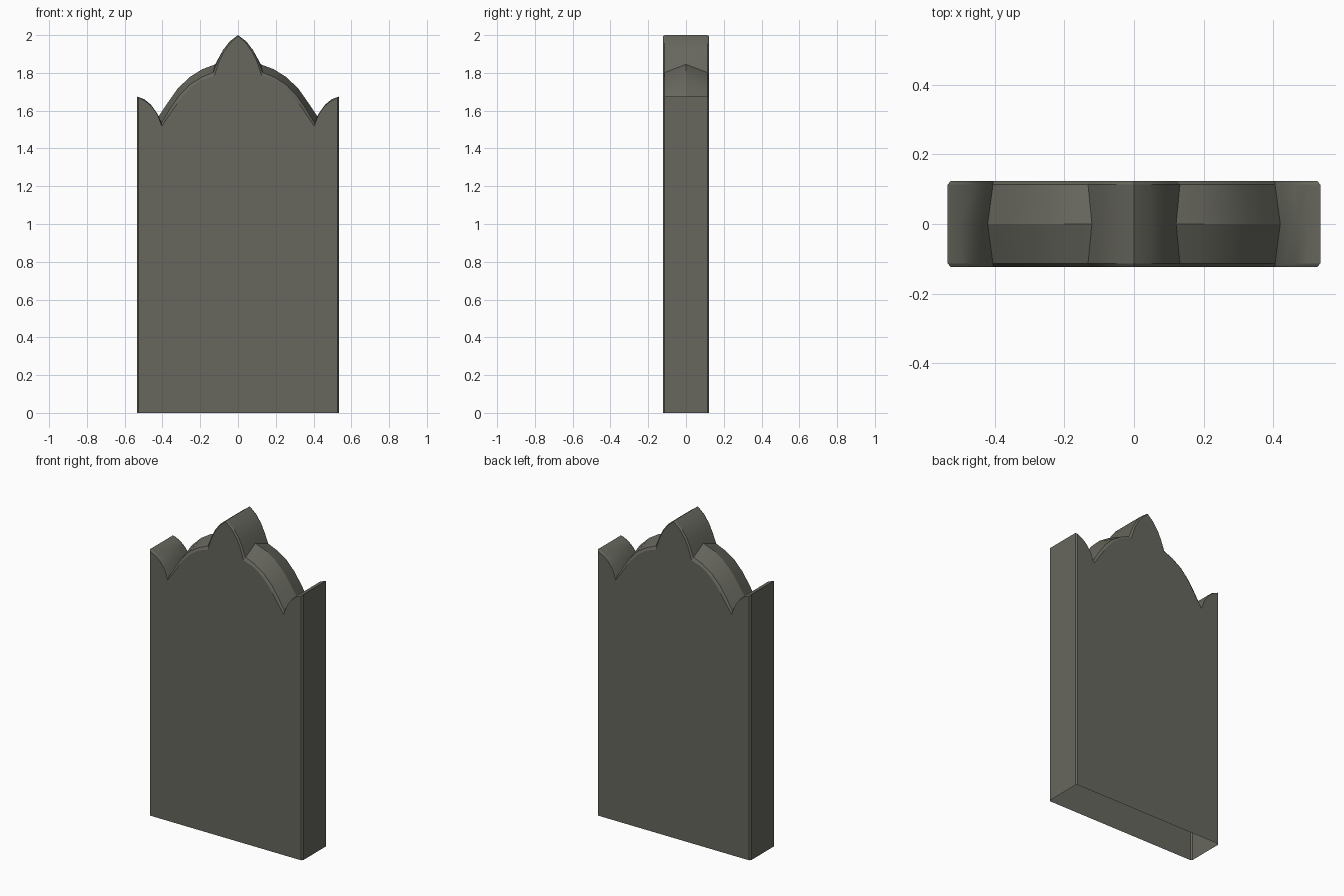
import bpy, bmesh, math

if "Cube" in bpy.data.objects:
    bpy.data.objects.remove(bpy.data.objects["Cube"])

# Half outlines (x, z) from the peak outwards: front rim, and raised ridge at mid-depth
FACE = [(0, 1.995), (0.042, 1.958), (0.075, 1.912), (0.1, 1.86), (0.125, 1.785),
        (0.19, 1.763), (0.25, 1.722), (0.305, 1.663), (0.355, 1.59), (0.404, 1.518),
        (0.425, 1.576), (0.455, 1.62), (0.49, 1.65), (0.527, 1.668)]
RIM = [(0, 2.0), (0.045, 1.966), (0.081, 1.918), (0.107, 1.866), (0.132, 1.802),
       (0.195, 1.776), (0.258, 1.735), (0.315, 1.675), (0.362, 1.606), (0.405, 1.535),
       (0.429, 1.587), (0.459, 1.629), (0.495, 1.66), (0.535, 1.675)]
RIDGE = [(0, 2.0), (0.045, 1.966), (0.08, 1.92), (0.104, 1.876), (0.121, 1.845),
         (0.19, 1.819), (0.257, 1.777), (0.32, 1.716), (0.372, 1.642), (0.42, 1.57),
         (0.44, 1.602), (0.464, 1.634), (0.497, 1.661), (0.535, 1.675)]


def outline(half):
    """Mirror a half outline into one path, foot to foot."""
    right = half + [(half[-1][0], 0.0)]
    return [(-x, z) for x, z in reversed(right)] + right[1:]


stone = bpy.data.materials.new("grey_stone")
stone.diffuse_color = (0.135, 0.135, 0.112, 1)
stone.use_nodes = True
stone.node_tree.nodes["Principled BSDF"].inputs["Base Color"].default_value = stone.diffuse_color

# Slab: chamfered front and back, ridged top, open underside
bm = bmesh.new()
layers = [(FACE, -0.123), (RIM, -0.113), (RIDGE, 0.0), (RIM, 0.113), (FACE, 0.123)]
rings = [[bm.verts.new((x, y, z)) for x, z in outline(h)] for h, y in layers]
for a, b in zip(rings, rings[1:]):
    for i in range(len(a) - 1):
        bm.faces.new((a[i], b[i], b[i + 1], a[i + 1]))
bm.faces.new(rings[0])
bm.faces.new(list(reversed(rings[-1])))
bmesh.ops.recalc_face_normals(bm, faces=bm.faces)
# make sure the open shell faces outwards
bm.faces.ensure_lookup_table()
front = min(bm.faces, key=lambda f: f.calc_center_median().y)
if front.normal.y > 0:
    bmesh.ops.reverse_faces(bm, faces=bm.faces)

mesh = bpy.data.meshes.new("stone_slab")
bm.to_mesh(mesh)
bm.free()
slab = bpy.data.objects.new("stone_slab", mesh)
bpy.context.collection.objects.link(slab)
mesh.materials.append(stone)
bpy.context.view_layer.objects.active = slab
slab.select_set(True)
bpy.ops.object.shade_smooth_by_angle(angle=math.radians(22))
